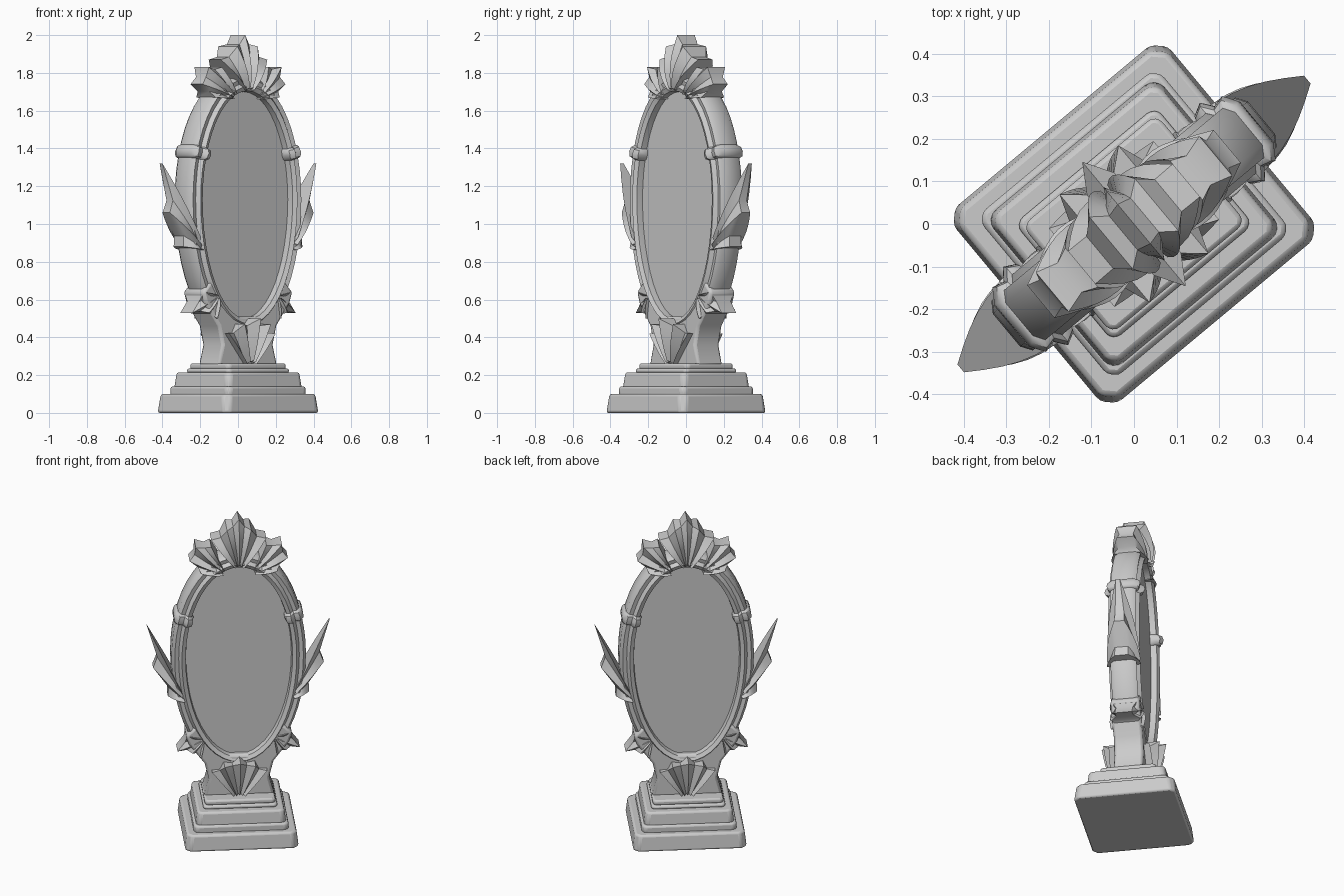
import bpy, bmesh, math
from mathutils import Matrix, Vector

if "Cube" in bpy.data.objects:
    bpy.data.objects.remove(bpy.data.objects["Cube"])

TURN = Matrix.Rotation(math.radians(39.8), 4, 'Z')
SIDES = (("left", 1), ("right", -1))
parts = []

stone = bpy.data.materials.new("grey_stone")
stone.use_nodes = True
COLOUR = (0.6, 0.6, 0.6, 1)
stone.diffuse_color = COLOUR
stone.node_tree.nodes["Principled BSDF"].inputs["Base Color"].default_value = COLOUR


def finish(name, bm, bevel=0):
    """Turn a bmesh into a finished part, swung round to its diagonal stance."""
    bmesh.ops.recalc_face_normals(bm, faces=bm.faces)
    mesh = bpy.data.meshes.new(name)
    bm.to_mesh(mesh)
    bm.free()
    mesh.transform(TURN)
    mesh.materials.append(stone)
    obj = bpy.data.objects.new(name, mesh)
    bpy.context.collection.objects.link(obj)
    if bevel:
        mod = obj.modifiers.new("worn_edges", 'BEVEL')
        mod.width, mod.segments, mod.limit_method = bevel, 2, 'ANGLE'
        mod.angle_limit = math.radians(40)
    parts.append(obj)


def loft(name, rings, closed=False, bevel=0):
    """Skin a row of equal point rings, capped unless closed on itself."""
    bm = bmesh.new()
    rows = [[bm.verts.new(p) for p in ring] for ring in rings]
    n = len(rows[0])
    pairs = list(zip(rows, rows[1:])) + ([(rows[-1], rows[0])] if closed else [])
    for a, b in pairs:
        for i in range(n):
            j = (i + 1) % n
            bm.faces.new((a[i], a[j], b[j], b[i]))
    if not closed:
        bm.faces.new(rows[0])
        bm.faces.new(rows[-1])
    finish(name, bm, bevel)


# Stepped plinth with clipped corners
def step(name, z0, z1, hx, hy, cut, taper=0.0):
    def ring(z, x, y):
        quarter = [(x, y - cut), (x - cut, y)]
        half = quarter + [(-px, py) for px, py in reversed(quarter)]
        return [(px, py, z) for px, py in half] + [(-px, -py, z) for px, py in half]
    loft(name, [ring(z0, hx, hy), ring(z1, hx - taper, hy - taper)], bevel=0.012)


step("plinth_base", 0, 0.10, 0.33, 0.30, 0.03, 0.012)
step("plinth_lower_moulding", 0.09, 0.14, 0.275, 0.25, 0.02)
step("plinth_middle", 0.13, 0.215, 0.262, 0.235, 0.02, 0.01)
step("plinth_upper_moulding", 0.21, 0.235, 0.215, 0.18, 0.015)
step("plinth_top", 0.23, 0.262, 0.205, 0.165, 0.015)


# Egg-shaped path of the frame: point and outward normal
def egg(t):
    a, b = 0.305, 0.57 if math.cos(t) > 0 else 0.63
    point = Vector((a * math.sin(t), 0, 1.13 + b * math.cos(t)))
    normal = Vector((math.sin(t) / a, 0, math.cos(t) / b)).normalized()
    return point, normal


HALF = [(0, 0.04), (0.005, 0.08), (0.028, 0.092), (0.045, 0.07), (0.068, 0.076), (0.085, 0.05)]
SECTION = HALF + [(r, -v) for r, v in reversed(HALF)]


def frame_ring(t, scale=1.0):
    point, normal = egg(t)
    return [point + normal * (0.042 + (r - 0.042) * scale) + Vector((0, v * scale, 0))
            for r, v in SECTION]


COUNT = 48
angles = [2 * math.pi * i / COUNT for i in range(COUNT)]
loft("oval_frame", [frame_ring(t) for t in angles], closed=True)

# Mirror panel, alike on both faces
loft("mirror_panel", [[egg(t)[0] + egg(t)[1] * 0.01 + Vector((0, y, 0)) for t in angles]
                      for y in (-0.045, 0.045)])

# Collars clasping the frame
for side, s in SIDES:
    rings = [(62, 1.0), (63, 1.22), (65.5, 1.3), (68, 1.22), (69, 1.0)]
    loft("frame_collar_" + side, [frame_ring(s * math.radians(d), k) for d, k in rings])

# Flared stem under the frame
outline = [(0.205, 0.25), (0.175, 0.36), (0.2, 0.46), (0.29, 0.58), (0.31, 0.64),
           (0.25, 0.70), (0.17, 0.57), (0.08, 0.51)]
outline += [(-x, z) for x, z in reversed(outline)]
loft("stem", [[(x, y, z) for x, z in outline] for y in (-0.085, 0.085)], bevel=0.015)


# Ribbed leaf: ribs fan from a root, with grooves and notches between the tips
def fan(name, root, tips, notch=0.3, bulge=0.02, spread=0.15, s=1):
    root = Vector(root)
    tips = [Vector(t) for t in tips]
    ends = []
    for i, tip in enumerate(tips):
        ends.append((tip, 1.0))
        if i + 1 < len(tips):
            gap = tips[i + 1] - tip
            mid = (tip + tips[i + 1]) / 2
            ends.append((mid + (root - mid).normalized() * gap.length * notch, 0.72))
    steps = 5
    bm = bmesh.new()
    sheets = []
    for face in (1, -1):
        sheet = []
        for tip, ridge in ends:
            column = []
            for k in range(steps + 1):
                f = spread + (1 - spread) * k / steps
                p = root.lerp(tip, f)
                y = (p.y + bulge * math.sin(math.pi * f)) * ridge
                column.append(bm.verts.new((s * p.x, face * y, p.z)))
            sheet.append(column)
        sheets.append(sheet)
        for a, b in zip(sheet, sheet[1:]):
            for k in range(steps):
                bm.faces.new((a[k], a[k + 1], b[k + 1], b[k]))
    # Close the rim between the two sheets
    rims = [[c[0] for c in sh] + sh[-1][1:] + [c[-1] for c in sh[-2::-1]] + sh[0][-2:0:-1]
            for sh in sheets]
    n = len(rims[0])
    for i in range(n):
        j = (i + 1) % n
        bm.faces.new((rims[0][i], rims[0][j], rims[1][j], rims[1][i]))
    finish(name, bm)


# Crest on top and shell on the stem
fan("crest", (0, 0.1, 1.68),
    [(-0.16, 0.05, 1.87), (-0.07, 0.08, 1.94), (0, 0.06, 2.0), (0.07, 0.08, 1.94), (0.16, 0.05, 1.87)],
    notch=0.2, bulge=0.03)
fan("stem_shell", (0, 0.11, 0.22),
    [(-0.16, 0.12, 0.42), (-0.09, 0.165, 0.47), (0, 0.19, 0.5), (0.09, 0.165, 0.47), (0.16, 0.12, 0.42)],
    notch=0.25, bulge=0.01, spread=0.2)

# Paired leaves around the frame
for side, s in SIDES:
    fan("wing_leaf_" + side, (0.3, 0.1, 0.86),
        [(0.53, 0.012, 1.32), (0.495, 0.03, 1.06), (0.41, 0.04, 0.88)], s=s)
    fan("top_scroll_" + side, (0.07, 0.09, 1.66),
        [(0.16, 0.06, 1.83), (0.25, 0.06, 1.83), (0.285, 0.05, 1.74), (0.22, 0.08, 1.67)],
        notch=0.15, s=s)
    fan("lower_leaf_" + side, (0.2, 0.095, 0.62),
        [(0.3, 0.08, 0.64), (0.355, 0.05, 0.53), (0.27, 0.085, 0.53), (0.22, 0.095, 0.5)],
        notch=0.15, bulge=0.01, s=s)

# Smooth shading with crisp edges
bpy.ops.object.select_all(action='DESELECT')
for obj in parts:
    obj.select_set(True)
bpy.context.view_layer.objects.active = parts[0]
bpy.ops.object.shade_smooth_by_angle(angle=math.radians(38))
